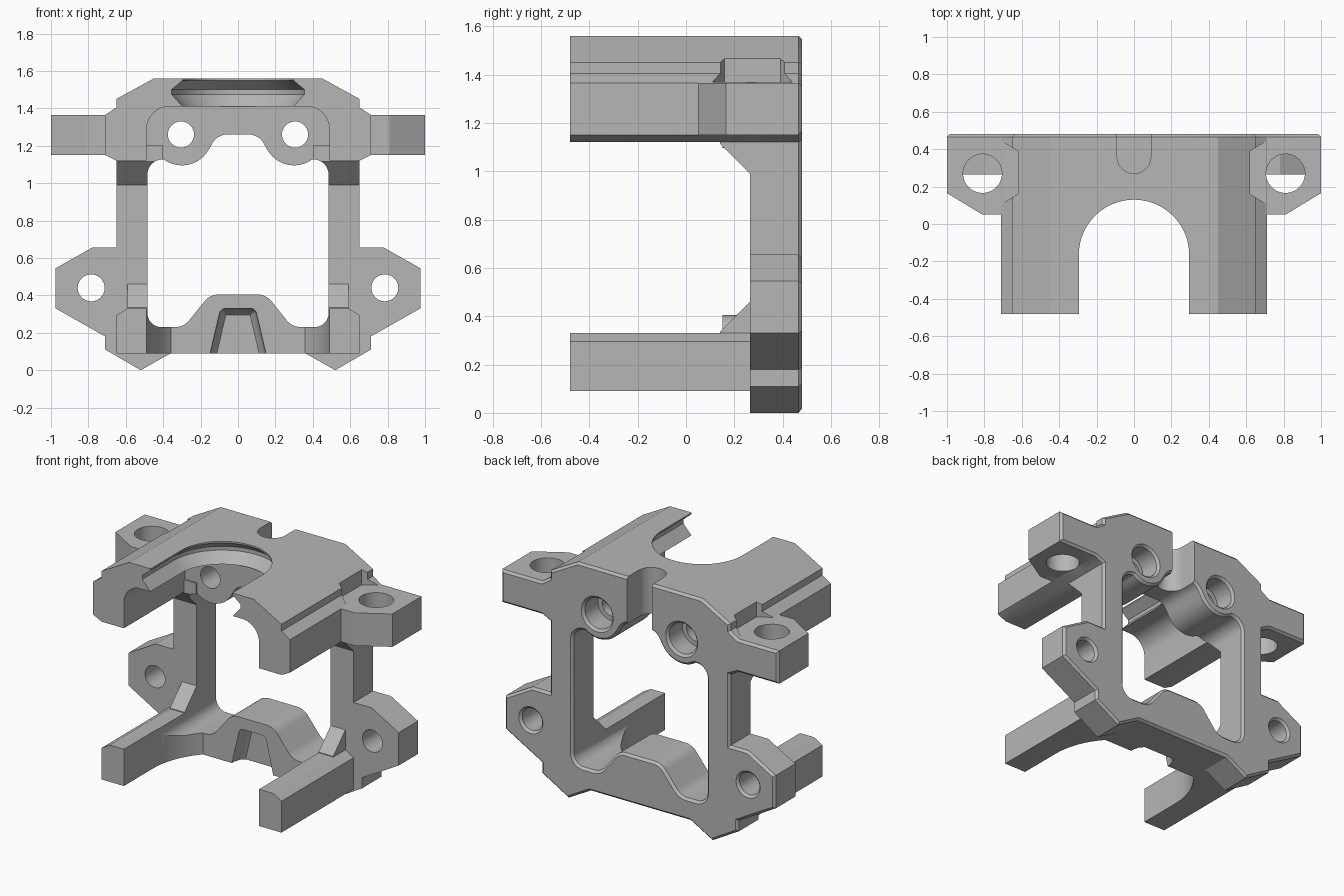
import bpy, bmesh, math
from mathutils import Vector

cube = bpy.data.objects.get("Cube")
if cube:
    bpy.data.objects.remove(cube, do_unlink=True)

grey = bpy.data.materials.new("plain grey")
grey.use_nodes = True
GREY = (0.47, 0.47, 0.47, 1)
grey.diffuse_color = GREY
grey.node_tree.nodes["Principled BSDF"].inputs["Base Color"].default_value = GREY

AXES = {"X": lambda a, b, h: (h, a, b),
        "Y": lambda a, b, h: (a, h, b),
        "Z": lambda a, b, h: (a, b, h)}


def rounded(corners, steps=8):
    """Outline from (a, b, radius) corners, each filleted by its radius."""
    out = []
    n = len(corners)
    for i, c in enumerate(corners):
        p = Vector(c[:2])
        r = c[2] if len(c) > 2 else 0
        if not r:
            out.append(p)
            continue
        u = (Vector(corners[i - 1][:2]) - p).normalized()
        v = (Vector(corners[(i + 1) % n][:2]) - p).normalized()
        half = u.angle(v) / 2
        centre = p + (u + v).normalized() * (r / math.sin(half))
        start = p + u * (r / math.tan(half)) - centre
        sweep = start.angle_signed(p + v * (r / math.tan(half)) - centre)
        for k in range(steps + 1):
            t = -sweep * k / steps
            out.append(centre + Vector((start.x * math.cos(t) - start.y * math.sin(t),
                                        start.x * math.sin(t) + start.y * math.cos(t))))
    return out


def mirrored(half):
    """Close a right-hand outline with its mirror image across x = 0."""
    left = [(-c[0],) + tuple(c[1:]) for c in reversed(half) if abs(c[0]) > 1e-6]
    return list(half) + left


def inset(poly, d):
    """Mitred offset of an outline; positive shrinks it."""
    n = len(poly)
    area = sum(poly[i - 1].x * poly[i].y - poly[i].x * poly[i - 1].y for i in range(n))
    s = 1 if area > 0 else -1
    out = []
    for i, p in enumerate(poly):
        e1 = (p - poly[i - 1]).normalized()
        e2 = (poly[(i + 1) % n] - p).normalized()
        n1, n2 = Vector((-e1.y, e1.x)) * s, Vector((-e2.y, e2.x)) * s
        out.append(p + (n1 + n2) * (d / (1 + n1.dot(n2))))
    return out


def prism(name, poly, axis, levels):
    """Loft an outline through (height, inset) levels."""
    poly = [Vector(p[:2]) for p in poly]
    bm = bmesh.new()
    rings = [[bm.verts.new(AXES[axis](p.x, p.y, h)) for p in inset(poly, d)]
             for h, d in levels]
    n = len(poly)
    for lo, hi in zip(rings, rings[1:]):
        for i in range(n):
            bm.faces.new((lo[i - 1], lo[i], hi[i], hi[i - 1]))
    bm.faces.new(rings[0])
    bm.faces.new(rings[-1])
    bmesh.ops.recalc_face_normals(bm, faces=bm.faces)
    mesh = bpy.data.meshes.new(name)
    bm.to_mesh(mesh)
    bm.free()
    mesh.materials.append(grey)
    obj = bpy.data.objects.new(name, mesh)
    bpy.context.collection.objects.link(obj)
    return obj


def span(lo, hi):
    return [(lo, 0), (hi, 0)]


def box(name, x, y0, y1, z0, z1):
    return prism(name, [(-x, z0), (x, z0), (x, z1), (-x, z1)], "Y", span(y0, y1))


def circle(a, b, r, n=40):
    return [(a + r * math.cos(math.tau * i / n), b + r * math.sin(math.tau * i / n))
            for i in range(n)]


def arch(r, centre_y, front=-0.9, n=40):
    """Plan outline with a round back end, open towards the front."""
    arc = [(r * math.cos(math.pi * i / n), centre_y + r * math.sin(math.pi * i / n))
           for i in range(n + 1)]
    return [(r, front)] + arc + [(-r, front)]


def combine(body, tool, operation):
    mod = body.modifiers.new("combine", "BOOLEAN")
    mod.operation, mod.solver, mod.object = operation, "EXACT", tool
    bpy.context.view_layer.objects.active = body
    bpy.ops.object.modifier_apply(modifier=mod.name)
    bpy.data.objects.remove(tool, do_unlink=True)


# Back plate with lower ears, chamfered round the rear
plate = mirrored([(0.45, 1.56), (0.65, 1.45), (0.65, 1.405), (0.71, 1.365), (1, 1.365),
                  (1, 1.15), (0.71, 1.15), (0.65, 1.12), (0.65, 0.655), (0.78, 0.655),
                  (0.975, 0.545), (0.975, 0.33), (0.71, 0.18), (0.71, 0.11),
                  (0.52, 0), (0.36, 0.09)])
body = prism("bracket_body", plate, "Y", [(0.265, 0), (0.465, 0), (0.48, 0.015)])

# Top hood
hood = rounded(mirrored([(0.45, 1.56), (0.65, 1.45), (0.65, 1.405), (0.71, 1.365),
                         (0.71, 1.15), (0.65, 1.12), (0.488, 1.12), (0.488, 1.41, 0.12)]))
parts = [prism("hood", hood, "Y", span(-0.48, 0.4))]

# Lower arms, separated by a round cut
arms = prism("arms", mirrored([(0.59, 0.33), (0.65, 0.295), (0.65, 0.09)]),
             "Y", span(-0.48, 0.4))
combine(arms, prism("arm_gap", arch(0.488, -0.18), "Z", span(0, 0.5)), "DIFFERENCE")
parts.append(arms)

# Thicker walls above and below the window
parts += [box("upper_wall", 0.55, 0.15, 0.4, 1.12, 1.45),
          box("boss_wall", 0.42, 0.15, 0.4, 1.08, 1.2),
          box("lower_wall", 0.365, 0.15, 0.4, 0.09, 0.42)]

# Gussets and upper ears on both sides
for s in (-1, 1):
    parts.append(prism("upper_gusset", [(0.3, 0.955), (0.14, 1.115), (0.14, 1.2), (0.3, 1.2)],
                       "X", span(s * 0.4, s * 0.65)))
    parts.append(prism("lower_gusset", [(0.3, 0.495), (0.14, 0.335), (0.14, 0.25), (0.3, 0.25)],
                       "X", span(s * 0.4, s * 0.59)))
    ear = [(s * 0.6, 0.4), (s, 0.4), (s, 0.165), (s * 0.81, 0.05), (s * 0.6, 0.05)]
    parts.append(prism("upper_ear", ear, "Z", span(1.15, 1.365)))

for part in parts:
    combine(body, part, "UNION")

# Window, following the two screw bosses at its top and the hump at its foot
boss = [(0.3 + 0.165 * math.cos(math.radians(a)), 1.26 + 0.165 * math.sin(math.radians(a)))
        for a in range(-54, -151, -8)]
window = rounded(mirrored([(0.15, 0.405, 0.1), (0.29, 0.23, 0.1), (0.484, 0.23, 0.075),
                           (0.484, 1.127, 0.08)] + boss + [(0.11, 1.26, 0.09)]))
cuts = [prism("window", window, "Y", [(-0.6, 0), (0.465, 0), (0.5, -0.035)])]

# Front opening of the hood with its groove, and the rear slot
cuts.append(prism("hood_opening", arch(0.295, -0.165), "Z",
                  [(1.3, 0), (1.408, 0), (1.475, -0.06), (1.5, -0.06), (1.55, 0), (1.7, 0)]))
slot = [(x, 0.63 - y) for x, y in arch(0.09, 0.27)]
cuts.append(prism("rear_slot", slot, "Z", span(1.2, 1.7)))

# Tapered recess in the lower wall
recess = rounded(mirrored([(0.093, 0.33, 0.035), (0.17, 0.0)]))
cuts.append(prism("recess", recess, "Y", [(0.05, 0), (0.17, 0), (0.215, 0.012), (0.24, 0.035)]))

# Screw holes and clearance pockets
for s in (-1, 1):
    cuts.append(prism("boss_hole", circle(s * 0.305, 1.26, 0.07), "Y",
                      [(0, 0), (0.33, 0), (0.33, -0.03), (0.465, -0.03), (0.5, -0.065)]))
    cuts.append(prism("lower_ear_hole", circle(s * 0.785, 0.44, 0.072), "Y",
                      [(0.1, 0), (0.465, 0), (0.5, -0.035)]))
    cuts.append(prism("upper_ear_hole", circle(s * 0.81, 0.27, 0.104), "Z", span(1.05, 1.42)))
    pocket = [(s * x, y) for x, y in ((0.62, 0.16), (0.62, 0.39), (0.72, 0.45),
                                      (0.9, 0.45), (0.9, 0.1), (0.72, 0.1))]
    cuts.append(prism("pocket", pocket, "Z", span(1.368, 1.7)))

for cut in cuts:
    combine(body, cut, "DIFFERENCE")

# Smooth the round surfaces, keep the edges crisp
bpy.ops.object.select_all(action="DESELECT")
body.select_set(True)
bpy.context.view_layer.objects.active = body
bpy.ops.object.shade_smooth_by_angle(angle=math.radians(28))
